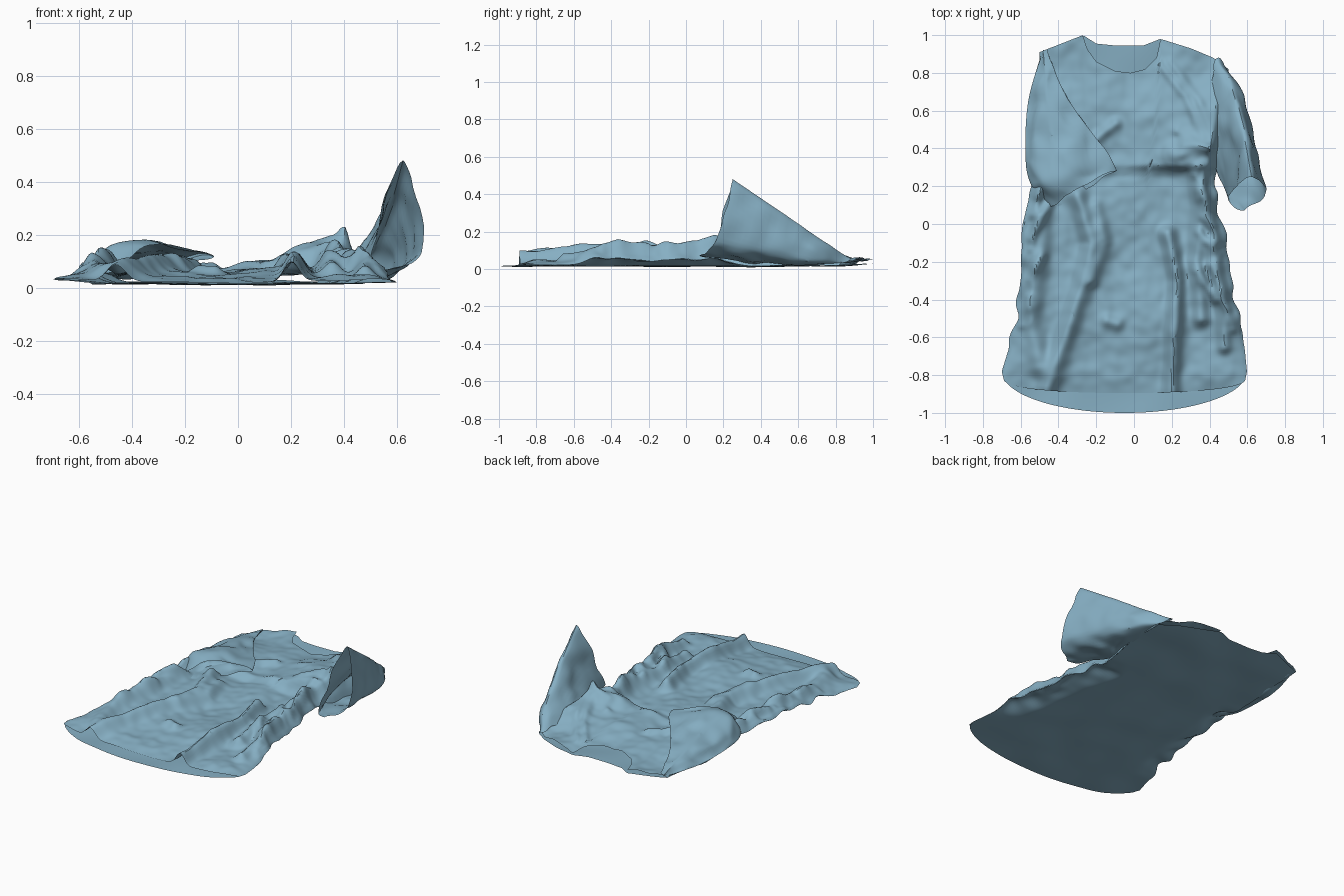
import bpy, bmesh, math, random
from mathutils import Vector, noise

if "Cube" in bpy.data.objects:
    bpy.data.objects.remove(bpy.data.objects["Cube"])

random.seed(4)


def interp(table, t):
    """Linear lookup in a sorted (key, value) table."""
    if t <= table[0][0]:
        return table[0][1]
    for (a, va), (b, vb) in zip(table, table[1:]):
        if t <= b:
            return va + (vb - va) * (t - a) / (b - a)
    return table[-1][1]


def lerp(a, b, t):
    return a + (b - a) * t


def smooth(t):
    t = max(0.0, min(1.0, t))
    return t * t * (3 - 2 * t)


def wob(x, y, s, seed=0.0):
    return noise.noise(Vector((x * s, y * s, seed)))


def sheet(name, nu, nv, func, closed=False):
    """Grid surface from func(u, v), optionally closed in u."""
    bm = bmesh.new()
    cols = nu if closed else nu + 1
    g = [[bm.verts.new(func(i / nu, j / nv)) for i in range(cols)] for j in range(nv + 1)]
    for j in range(nv):
        for i in range(nu):
            k = (i + 1) % cols
            bm.faces.new((g[j][i], g[j][k], g[j + 1][k], g[j + 1][i]))
    me = bpy.data.meshes.new(name)
    bm.to_mesh(me)
    bm.free()
    ob = bpy.data.objects.new(name, me)
    bpy.context.collection.objects.link(ob)
    mat = bpy.data.materials.get("cloth") or bpy.data.materials.new("cloth")
    mat.diffuse_color = (0.24, 0.43, 0.55, 1)
    mat.use_nodes = True
    mat.node_tree.nodes["Principled BSDF"].inputs["Base Color"].default_value = mat.diffuse_color
    me.materials.append(mat)
    bpy.ops.object.select_all(action='DESELECT')
    bpy.context.view_layer.objects.active = ob
    ob.select_set(True)
    bpy.ops.object.shade_smooth_by_angle(angle=math.radians(35))
    return ob


# Dress outline: side edges by height, shoulder and neck lines by x
LEFT = [(-.78, -.70), (-.65, -.66), (-.5, -.63), (-.3, -.60), (0, -.59), (.2, -.54), (.4, -.53), (.6, -.52), (.92, -.49)]
RIGHT = [(-.8, .60), (-.65, .585), (-.5, .56), (-.3, .52), (0, .47), (.2, .42), (.35, .46), (.6, .49), (.83, .5)]
SHOULDER_L = [(-.5, .91), (-.27, 1.0)]
SHOULDER_R = [(.14, .98), (.3, .93), (.42, .88), (.5, .82)]
NECK_FRONT = [(-.25, .93), (-.2, .86), (-.1, .81), (-.02, .8), (.06, .82), (.12, .88)]
NECK_BACK = [(-.2, .955), (-.1, .945), (.05, .945)]


def outline(u, v, neck, depth, power):
    x0 = lerp(-.5, .5, u)
    top = interp(SHOULDER_L + neck + SHOULDER_R, x0)
    hem = -.78 - depth * max(0, 1 - (2 * u - 1) ** 2) ** power
    y = lerp(hem, top, v)
    l, r = interp(LEFT, y), interp(RIGHT, y)
    crumple = smooth((y + .7) / .15) * smooth((.35 - y) / .1) * .03
    l += crumple * wob(0, y, 9, 1)
    r += crumple * wob(0, y, 9, 2)
    return lerp(lerp(l, r, u), x0, smooth((v - .7) / .3)), y


# Back panel height: flat on the ground, lifted and puckered at the sides of the waist
def back_z(x, y):
    z = .016 + .01 * wob(x, y, 4, 7) + .01 * smooth((abs(x) - .4) / .3) + .012 * smooth((y - .75) / .25)
    edge = interp(RIGHT, y) - x if x > 0 else x - interp(LEFT, y)
    side = smooth((.16 - edge) / .16) * smooth((y + .65) / .2) * smooth((.35 - y) / .2)
    return z + side * (.035 + .035 * wob(x, y, 9, 8))


def back(u, v):
    x, y = outline(u, v, NECK_BACK, .22, .5)
    return x, y, max(0.002, back_z(x, y))


# Folds of the front: path, height, width
FOLDS = [
    ([(-.46, -.87), (-.38, -.65), (-.28, -.35), (-.22, -.1), (-.3, .15)], .07, .05),
    ([(.2, -.9), (.21, -.6), (.23, -.3), (.18, -.05)], .075, .04),
    ([(.36, -.5), (.33, -.2), (.36, .1), (.33, .3)], .06, .045),
    ([(.43, -.4), (.34, -.25)], .04, .025),
    ([(-.5, -.75), (-.54, -.5), (-.5, -.2), (-.48, .05)], .045, .05),
    ([(-.2, .1), (-.15, -.1), (-.22, -.3)], .035, .035),
    ([(.48, -.65), (.47, -.45), (.4, -.1)], .04, .035),
    ([(-.14, -.51), (-.09, -.53)], .03, .035),
    ([(-.2, .45), (-.1, .53)], .03, .03),
    ([(.13, .85), (.27, .68), (.37, .46)], .02, .025),
    ([(.19, .86), (.34, .66), (.42, .46)], .02, .025),
    ([(.22, .37), (.36, .43), (.44, .42)], .07, .05),
]
# Random creases gathered at the right waist and running down the sides
for k in range(7):
    a = random.uniform(math.pi * .8, math.pi * 1.5)
    d = random.uniform(.12, .3)
    FOLDS.append(([(.4, .4), (.4 + d * math.cos(a), .4 + d * math.sin(a))], .02, .024))
for k in range(14):
    y = random.uniform(-.6, .15)
    s, e = random.choice(((1, RIGHT), (-1, LEFT)))
    x = interp(e, y) - s * .04
    FOLDS.append(([(x, y), (x - s * random.uniform(.04, .12), y + random.uniform(.1, .25))], .025, .025))


def fold_height(x, y):
    h = 0
    for pts, amp, w in FOLDS:
        best = 9
        for (ax, ay), (bx, by) in zip(pts, pts[1:]):
            dx, dy = bx - ax, by - ay
            t = max(0, min(1, ((x - ax) * dx + (y - ay) * dy) / (dx * dx + dy * dy)))
            best = min(best, math.hypot(x - ax - t * dx, y - ay - t * dy))
        h += amp * math.exp(-(best / w) ** 2)
    return h


BODY = [(-.9, .004), (-.78, .02), (-.5, .035), (0, .04), (.25, .04), (.31, .07), (.6, .055), (.8, .03), (1, .02)]


# Front panel, loose and creased, meeting the back along its sides
def front(u, v):
    x, y = outline(u, v, NECK_FRONT, .115, .25)
    rim = min(1, min(u, 1 - u) / .06) ** .6
    chest = .14 * max(0, x + .05) * smooth((y - .27) / .05) * smooth((.9 - y) / .4)
    h = interp(BODY, y) + chest + fold_height(x, y) * smooth((1 - v) / .08)
    h += smooth((y + .9) / .1) * (.024 * wob(x, y * .6, 5, 3) + .008 * wob(x, y, 15, 4))
    h = h if h < .11 else .11 + .5 * (h - .11)
    return x, y, back_z(x, y) + .001 + rim * max(.004, h)


def spline(p, t, closed):
    """Catmull-Rom through points p, t in 0..1."""
    n = len(p)
    f = t * (n if closed else n - 1)
    i = int(f) if closed else min(int(f), n - 2)
    s = f - i
    q = [p[k % n] if closed else p[max(0, min(n - 1, k))] for k in range(i - 1, i + 3)]
    return (q[1] * 2 + (q[2] - q[0]) * s + (q[0] * 2 - q[1] * 5 + q[2] * 4 - q[3]) * s * s
            + (q[1] * 3 - q[0] - q[2] * 3 + q[3]) * s ** 3) / 2


def sleeve(name, stations, crease):
    """Open tube through rings of four points each."""
    rings = [[Vector(p) for p in st] for st in stations]

    def f(u, v):
        p = spline([spline([r[k] for r in rings], v, False) for k in range(4)], u, True)
        side = abs(math.sin(2 * math.pi * u * 2))
        p = p + noise.noise_vector(p * 9) * crease * side
        return p.x, p.y, max(.012, p.z)
    return sheet(name, 48, 36, f, True)


sheet("back_panel", 80, 100, back)
sheet("front_panel", 110, 150, front)

# Right sleeve standing up to a peak: lower, outer, upper and inner points
sleeve("raised_sleeve", [
    [(.44, .42, .03), (.50, .78, .03), (.43, .87, .06), (.40, .66, .07)],
    [(.45, .34, .03), (.575, .66, .04), (.51, .74, .145), (.43, .50, .11)],
    [(.46, .24, .05), (.63, .43, .09), (.575, .50, .31), (.47, .34, .12)],
    [(.58, .07, .07), (.695, .16, .15), (.622, .25, .48), (.50, .14, .11)]], .02)

# Left sleeve folded flat across the front
sleeve("folded_sleeve", [
    [(-.49, .90, .03), (-.48, .915, .04), (-.46, .91, .05), (-.47, .89, .03)],
    [(-.56, .65, .03), (-.46, .66, .10), (-.36, .68, .09), (-.45, .66, .04)],
    [(-.575, .38, .04), (-.43, .42, .14), (-.22, .48, .11), (-.40, .40, .06)],
    [(-.55, .22, .05), (-.43, .24, .175), (-.14, .38, .13), (-.36, .26, .08)],
    [(-.45, .09, .06), (-.34, .16, .16), (-.09, .28, .12), (-.27, .18, .08)]], .03)
